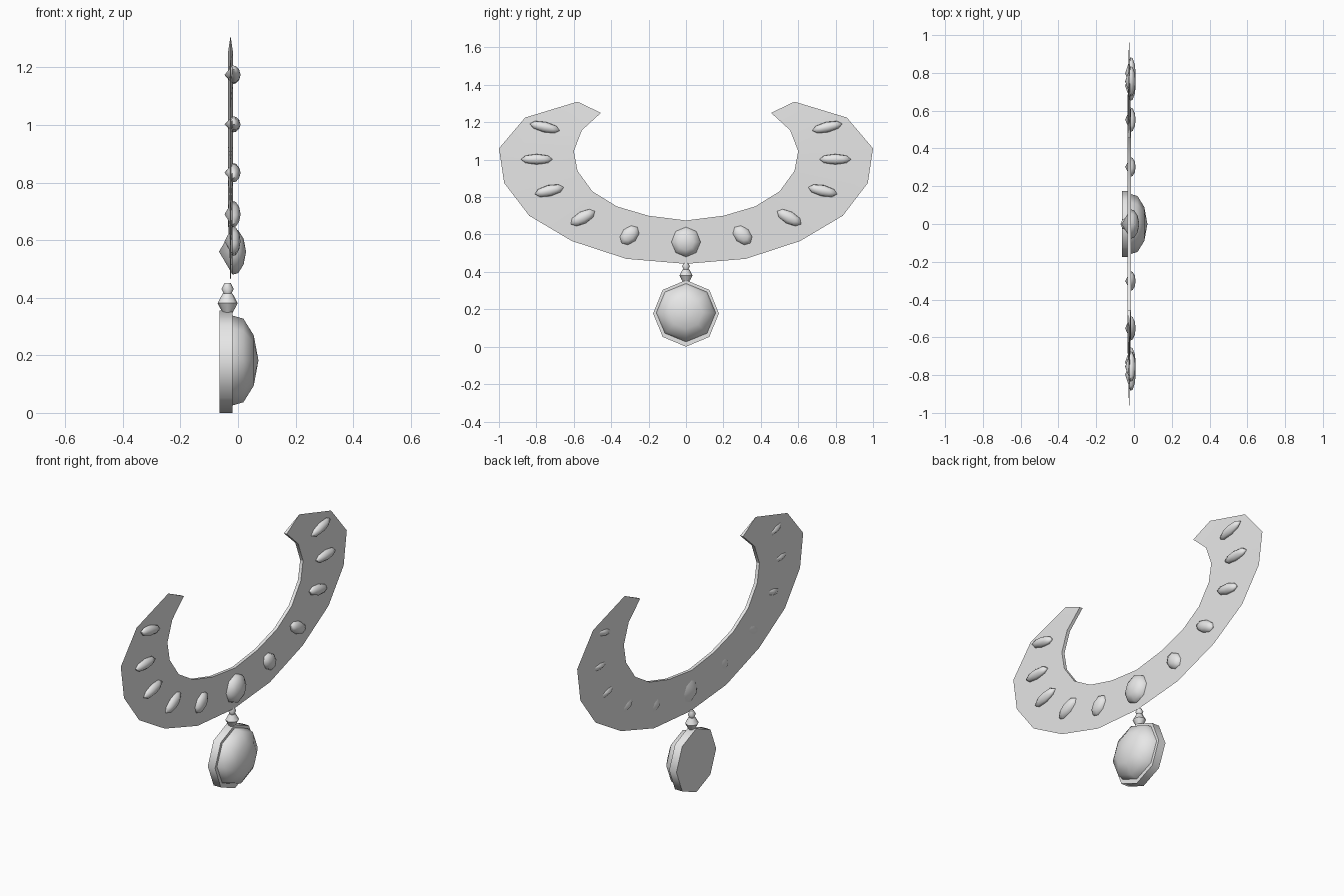
import bpy
import bmesh
from math import sin, cos, pi, radians

cube = bpy.data.objects.get("Cube")
if cube:
    bpy.data.objects.remove(cube, do_unlink=True)

silver = bpy.data.materials.new("silver grey")
silver.use_nodes = True
silver.diffuse_color = (0.8, 0.8, 0.8, 1)
silver.node_tree.nodes["Principled BSDF"].inputs["Base Color"].default_value = (0.8, 0.8, 0.8, 1)


def finish(name, bm, angle):
    """Turn a bmesh into a shaded object."""
    bmesh.ops.remove_doubles(bm, verts=bm.verts, dist=0.0001)
    bmesh.ops.recalc_face_normals(bm, faces=bm.faces)
    mesh = bpy.data.meshes.new(name)
    bm.to_mesh(mesh)
    bm.free()
    mesh.materials.append(silver)
    ob = bpy.data.objects.new(name, mesh)
    bpy.context.collection.objects.link(ob)
    bpy.ops.object.select_all(action='DESELECT')
    ob.select_set(True)
    bpy.context.view_layer.objects.active = ob
    bpy.ops.object.shade_smooth_by_angle(angle=radians(angle))
    return ob


def loft(name, rings, angle=60):
    """Skin closed rings of points; a one-point ring is a pole."""
    bm = bmesh.new()
    loops = [[bm.verts.new(p) for p in ring] for ring in rings]
    for a, b in zip(loops, loops[1:]):
        n = max(len(a), len(b))
        for i in range(n):
            j = (i + 1) % n
            if len(a) == 1:
                bm.faces.new((a[0], b[j], b[i]))
            elif len(b) == 1:
                bm.faces.new((a[i], a[j], b[0]))
            else:
                bm.faces.new((a[i], a[j], b[j], b[i]))
    for cap in (loops[0], loops[-1]):
        if len(cap) > 2:
            bm.faces.new(cap)
    return finish(name, bm, angle)


def oval(x, y, z, long, wide, tilt=0, sides=8):
    """Oval ring of points facing along x."""
    if long == 0:
        return [(x, y, z)]
    pts = []
    for k in range(sides):
        u, v = long * cos(2 * pi * k / sides), wide * sin(2 * pi * k / sides)
        pts.append((x, y + u * cos(tilt) - v * sin(tilt), z + u * sin(tilt) + v * cos(tilt)))
    return pts


def gem(name, y, z, long, wide, tilt, front, back, base=-0.019):
    """Domed front, pointed back."""
    profile = [(0, -back), (1, 0), (0.93, front * 0.42), (0.56, front * 0.82), (0, front)]
    loft(name, [oval(base + d, y, z, long * r, wide * r, tilt) for r, d in profile])


# Collar: thick inner rim tapering to a sharp outer edge
outer = [(0, .443), (.32, .47), (.61, .565), (.838, .70), (.972, .875), (1, 1.06), (.86, 1.225), (.58, 1.31)]
inner = [(0, .675), (.2, .70), (.37, .75), (.5, .83), (.58, .94), (.6, 1.045), (.557, 1.157), (.455, 1.25)]


def mirrored(points):
    return [(-y, z) for y, z in points[:0:-1]] + points


sections = [[(-0.026, *o), (-0.035, *i), (-0.017, *i)]
            for o, i in zip(mirrored(outer), mirrored(inner))]
loft("collar", sections, 30)

# Side stones: centre y, z, half length, half width, tilt
stones = [(.755, 1.174, .083, .028, 13), (.798, 1.002, .085, .028, 0),
          (.731, .834, .08, .03, -13), (.552, .69, .073, .034, -28),
          (.302, .596, .06, .043, -45)]
for n, (y, z, long, wide, tilt) in enumerate(stones, 1):
    for side, label in ((1, "back"), (-1, "front")):
        gem(f"{label}_stone_{n}", side * y, z, long, wide, side * radians(tilt), .028, .028)

# Centre stone
gem("centre_stone", 0, .56, .078, .08, 0, .047, .047)

# Hanging beads
for name, z, radius, half in (("small_bead", .43, .021, .021), ("large_bead", .381, .035, .033)):
    rings = []
    for r, h in ((.5, -1), (1, 0), (.5, 1)):
        rings.append([(-0.036 + radius * r * cos(k * pi / 4),
                       radius * r * sin(k * pi / 4), z + half * h) for k in range(8)])
    loft(name, rings, 50)

# Pendant: octagonal setting with domed stone
loft("pendant_setting", [oval(x, 0, .178, .176, .178) for x in (-.064, -.019)])
gem("pendant_stone", 0, .182, .159, .156, 0, .09, .03)
